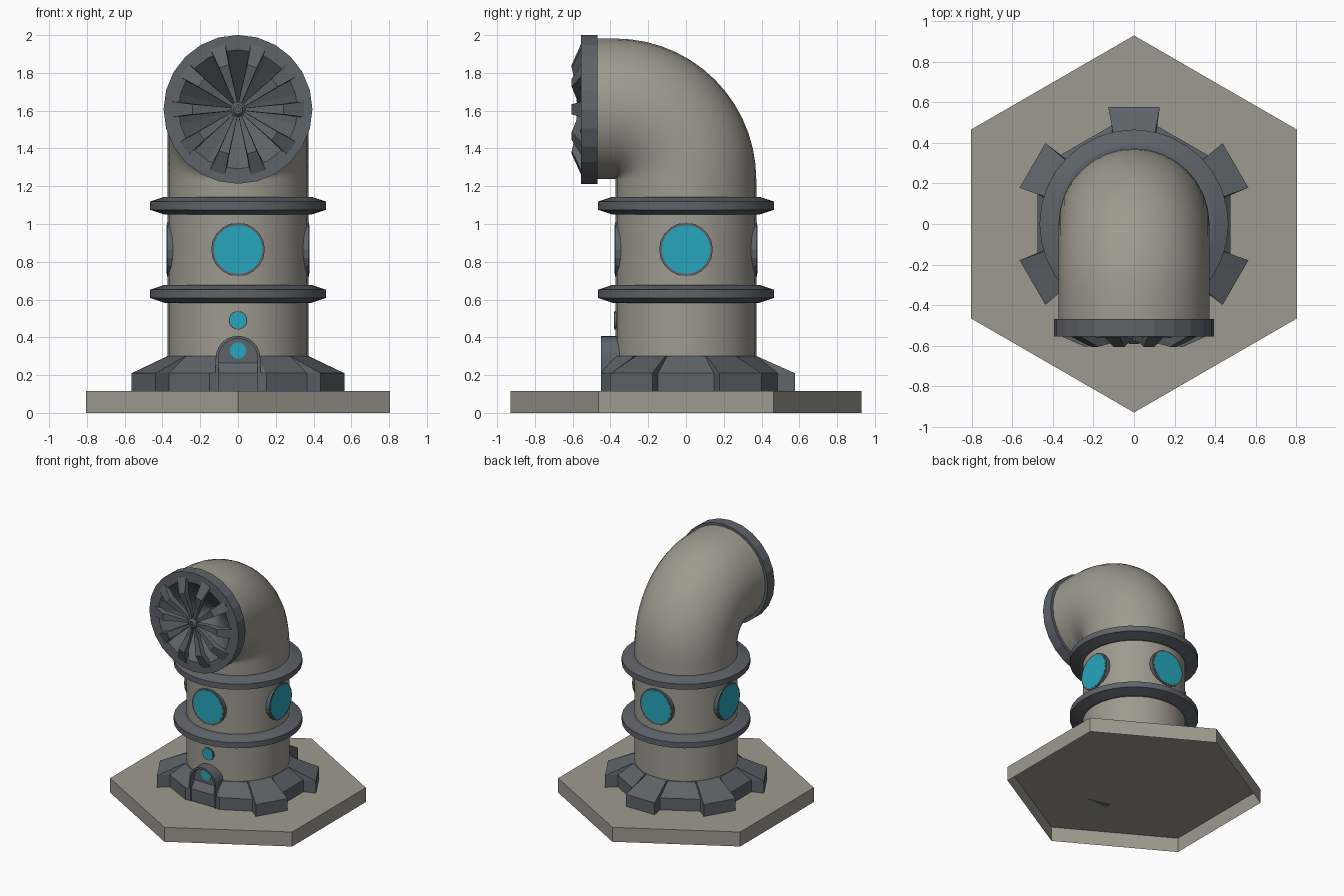
import bpy, bmesh, math
from math import sin, cos, pi, radians
from mathutils import Matrix

if "Cube" in bpy.data.objects:
    bpy.data.objects.remove(bpy.data.objects["Cube"])


def material(name, rgb):
    m = bpy.data.materials.new(name)
    m.diffuse_color = (*rgb, 1)
    m.use_nodes = True
    m.node_tree.nodes["Principled BSDF"].inputs["Base Color"].default_value = m.diffuse_color
    return m


STONE = material("stone", (0.34, 0.325, 0.275))
METAL = material("metal", (0.11, 0.125, 0.14))
GLASS = material("glass", (0.02, 0.38, 0.50))


def loft(name, rings, mat, caps=(True, True), smooth=None, matrix=None):
    """Skin a list of equal-length point rings, with optional end caps."""
    bm = bmesh.new()
    vr = [[bm.verts.new(p) for p in ring] for ring in rings]
    n = len(vr[0])
    for a, b in zip(vr, vr[1:]):
        for i in range(n):
            j = (i + 1) % n
            bm.faces.new((a[i], a[j], b[j], b[i]))
    if caps[0]:
        bm.faces.new(vr[0][::-1])
    if caps[1]:
        bm.faces.new(vr[-1])
    bmesh.ops.recalc_face_normals(bm, faces=bm.faces)
    if matrix:
        bm.transform(matrix)
    me = bpy.data.meshes.new(name)
    bm.to_mesh(me)
    bm.free()
    me.materials.append(mat)
    ob = bpy.data.objects.new(name, me)
    bpy.context.collection.objects.link(ob)
    if smooth:
        bpy.ops.object.select_all(action='DESELECT')
        bpy.context.view_layer.objects.active = ob
        ob.select_set(True)
        bpy.ops.object.shade_smooth_by_angle(angle=radians(smooth))
    return ob


def lathe(name, profile, n, mat, phase=0, **kw):
    """Revolve (radius, height) points around z."""
    rings = [[(r * cos(phase + 2 * pi * i / n), r * sin(phase + 2 * pi * i / n), z)
              for i in range(n)] for r, z in profile]
    return loft(name, rings, mat, **kw)


def facing(angle, z):
    """Turn local +z outward: angle 0 faces the front (-y)."""
    return Matrix.Translation((0, 0, z)) @ Matrix.Rotation(angle, 4, 'Z') @ Matrix.Rotation(pi / 2, 4, 'X')


# hexagonal base plate, open underneath
lathe("base_plate", [(0.928, 0), (0.928, 0.115)], 6, STONE, phase=pi / 2, caps=(False, True))

# toothed footing: five teeth, front position left free for the door
outer, inner = [], []
for k in range(6):
    a = radians(-90 + 60 * k)
    pts = [(0.485, -0.11), (0.577, -0.127), (0.577, 0.127), (0.485, 0.11)]
    if k == 0:
        pts = [(0.45, -0.15), (0.44, -0.09), (0.44, 0.09), (0.45, 0.15)]
    for d, w in pts:
        outer.append((d * cos(a) - w * sin(a), d * sin(a) + w * cos(a)))
    for w in (-0.10, -0.09, 0.09, 0.10):
        inner.append((0.375 * cos(a) - w * sin(a), 0.375 * sin(a) + w * cos(a)))
loft("footing", [[(x, y, 0.115) for x, y in outer],
                 [(x, y, 0.21) for x, y in outer],
                 [(x, y, 0.30) for x, y in inner]], METAL, caps=(False, True))

# column and elbow as one pipe swept along a quarter bend
N, R = 32, 0.372
path = [(0, 0.115, 0), (0, 1.236, 0)]
path += [(-0.374 + 0.374 * cos(t), 1.236 + 0.374 * sin(t), t)
         for t in [pi / 2 * i / 14 for i in range(1, 15)]]
path.append((-0.50, 1.61, pi / 2))
rings = []
for y, z, t in path:
    rings.append([(R * cos(2 * pi * i / N),
                   y + R * sin(2 * pi * i / N) * cos(t),
                   z + R * sin(2 * pi * i / N) * sin(t)) for i in range(N)])
loft("pipe_body", rings, STONE, caps=(False, False), smooth=40)

# two flanges around the column
for name, z in (("lower_flange", 0.63), ("upper_flange", 1.097)):
    lathe(name, [(0.36, z - 0.047), (0.39, z - 0.047), (0.465, z - 0.022),
                 (0.465, z + 0.022), (0.39, z + 0.047), (0.36, z + 0.047)],
          N, METAL, smooth=15)


# round windows: metal frame with a glass disc
def window(name, angle, z, r, glass_r, front, back):
    m = facing(angle, z)
    if back:
        lathe(name + "_frame", [(r, back), (r, front)], 20, METAL, matrix=m)
    lathe(name + "_glass", [(glass_r, front - 0.01), (glass_r, front + 0.002)], 20, GLASS, matrix=m)


for k, side in enumerate(("front", "right", "back", "left")):
    window(side + "_window", k * pi / 2, 0.865, 0.142, 0.129, 0.377, 0.32)
window("small_window", 0, 0.49, 0.049, 0.044, 0.379, 0.34)
window("door_window", 0, 0.33, 0, 0.043, 0.402, None)


# arched doorway with a recessed panel
def arch(w, y):
    top = [(w * cos(pi * i / 12), y, 0.29 + w * sin(pi * i / 12)) for i in range(13)]
    return [(w, y, 0.115)] + top + [(-w, y, 0.115)]


loft("door", [arch(0.118, -0.33), arch(0.118, -0.45), arch(0.103, -0.45), arch(0.103, -0.40)], METAL)

# intake rim with a deep funnel inside
FAN = facing(0, 1.607)
lathe("intake_rim", [(0.36, 0.468), (0.394, 0.468), (0.394, 0.555), (0.315, 0.555),
                     (0.03, 0.30)], 24, METAL, caps=(False, True), matrix=FAN)

# ten bent grille blades
for k in range(10):
    m = FAN @ Matrix.Rotation(radians(36 * k), 4, 'Z')
    section = [(0.02, 0.007, 0.575, 0.545), (0.12, 0.018, 0.580, 0.545),
               (0.24, 0.03, 0.605, 0.56), (0.35, 0.045, 0.556, 0.53)]
    loft(f"grille_blade_{k + 1}",
         [[(r, -w, lo), (r, w, lo), (r, w * 0.9, hi), (r, -w * 0.9, hi)]
          for r, w, hi, lo in section], METAL, matrix=m)

# grille hub
lathe("grille_hub", [(0.04, 0.53), (0.04, 0.575), (0.025, 0.59), (0.012, 0.59), (0.012, 0.58)],
      12, METAL, matrix=FAN)
